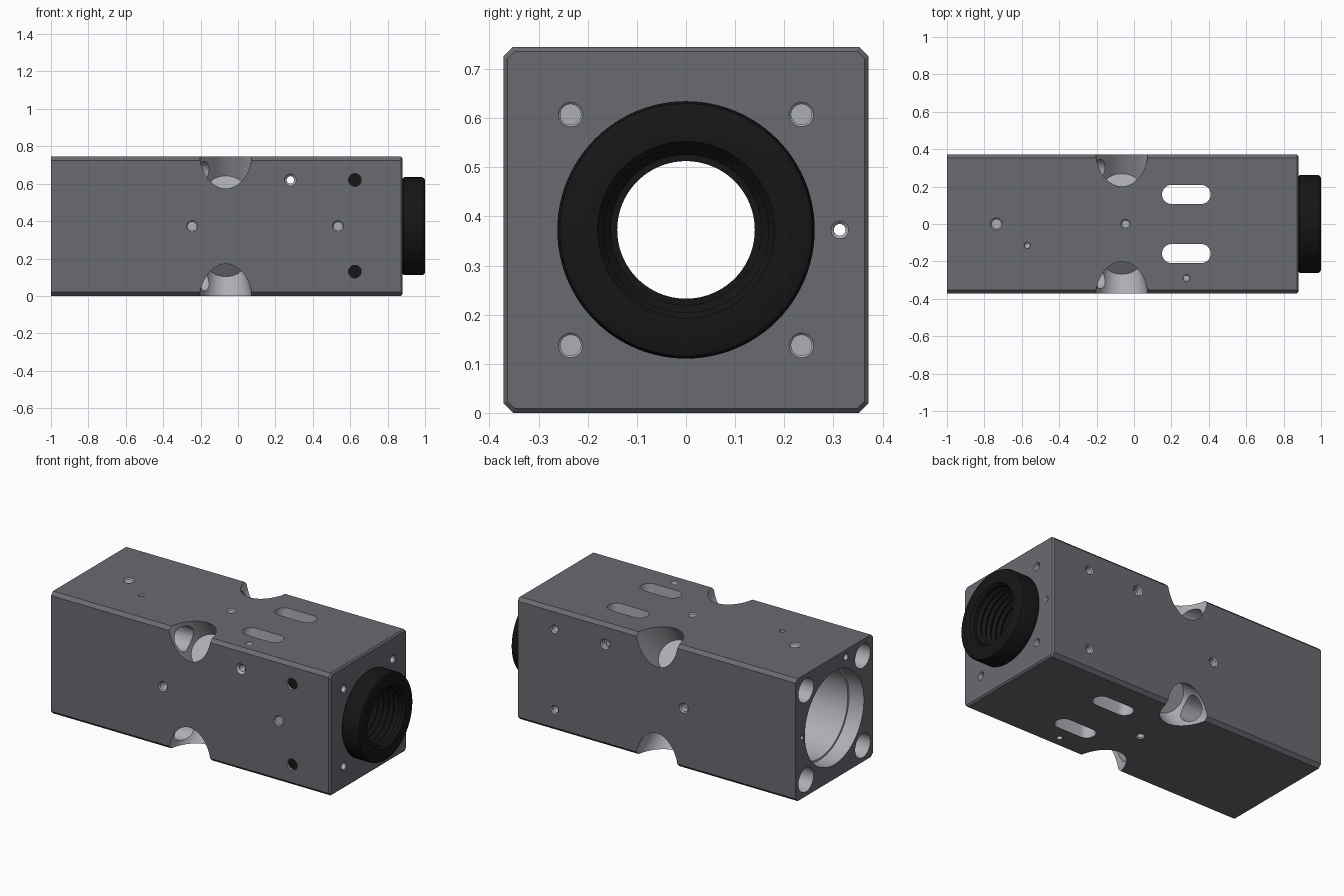
import bpy, bmesh, math
from mathutils import Vector, Matrix

if "Cube" in bpy.data.objects:
    bpy.data.objects.remove(bpy.data.objects["Cube"])

W, H = 0.372, 0.745          # half width, height
CZ = H / 2                   # bore axis height


def material(name, col):
    m = bpy.data.materials.new(name)
    m.diffuse_color = (*col, 1)
    m.use_nodes = True
    m.node_tree.nodes["Principled BSDF"].inputs["Base Color"].default_value = m.diffuse_color
    return m


dark = material("dark_anodised", (0.14, 0.147, 0.165))
bare = material("bare_metal", (0.42, 0.43, 0.46))
black = material("black", (0.008, 0.008, 0.008))


def make(name, bm, mat):
    bmesh.ops.recalc_face_normals(bm, faces=bm.faces)
    me = bpy.data.meshes.new(name)
    bm.to_mesh(me)
    bm.free()
    me.materials.append(mat)
    ob = bpy.data.objects.new(name, me)
    bpy.context.collection.objects.link(ob)
    return ob


def lathe(name, profile, mat, closed=False, n=96):
    """Revolve (x, radius) points about the bore axis."""
    bm = bmesh.new()
    vs = [bm.verts.new((x, 0, CZ + r)) for x, r in profile]
    pairs = list(zip(vs, vs[1:])) + ([(vs[-1], vs[0])] if closed else [])
    es = [bm.edges.new(p) for p in pairs]
    bmesh.ops.spin(bm, geom=vs + es, cent=(0, 0, CZ), axis=(1, 0, 0),
                   angle=2 * math.pi, steps=n, use_duplicate=False)
    bmesh.ops.remove_doubles(bm, verts=bm.verts, dist=1e-5)
    return make(name, bm, mat)


def rod(name, a, b, r1, r2, mat, n=32):
    a, b = Vector(a), Vector(b)
    d = b - a
    m = Matrix.Translation((a + b) / 2) @ d.to_track_quat('Z', 'Y').to_matrix().to_4x4()
    bm = bmesh.new()
    bmesh.ops.create_cone(bm, cap_ends=True, segments=n, radius1=r1, radius2=r2,
                          depth=d.length, matrix=m)
    return make(name, bm, mat)


# Body block: long edges chamfered, lens end lightly chamfered
bm = bmesh.new()
bmesh.ops.create_cube(bm, size=1, matrix=Matrix.Translation((-0.06, 0, CZ))
                      @ Matrix.Diagonal((1.88, 2 * W, H, 1)))
long_edges = [e for e in bm.edges if abs(e.verts[0].co.x - e.verts[1].co.x) > 1]
bmesh.ops.bevel(bm, geom=long_edges, offset=0.02, segments=1, affect='EDGES')
end_edges = [e for e in bm.edges if all(v.co.x > 0.8 for v in e.verts)]
bmesh.ops.bevel(bm, geom=end_edges, offset=0.009, segments=1, affect='EDGES')
body = make("body_block", bm, dark)
body.data.materials.append(bare)


def cut(cutter):
    """Subtract a cutter from the body, keeping the cutter's metal on the new faces."""
    mod = body.modifiers.new("cut", 'BOOLEAN')
    mod.operation, mod.solver, mod.object = 'DIFFERENCE', 'EXACT', cutter
    mod.material_mode = 'TRANSFER'
    cutter.hide_render = True
    bpy.context.view_layer.objects.active = body
    bpy.ops.object.modifier_apply(modifier=mod.name)
    bpy.data.objects.remove(cutter)


def drill(pos, direction, depth, r, chamfer=0.006):
    """Round hole from a face, with a small countersink."""
    p, d = Vector(pos), Vector(direction)
    cut(rod("drill", p - d * 0.05, p + d * depth, r, r, bare))
    if chamfer:
        e = 0.004
        cut(rod("countersink", p - d * e, p + d * chamfer,
                r + chamfer + e, r, bare))


# Stepped main bore
cut(lathe("bore", [(-1.1, 0), (-1.1, 0.284), (-0.9, 0.284), (-0.9, 0.272), (0.1, 0.272),
                   (0.1, 0.24), (0.6, 0.24), (0.6, 0.2), (0.95, 0.2), (0.95, 0)], bare))

# Corner features: screw access bores, tapered diagonal pockets, tapped end holes
s = math.sqrt(0.5)
for sy in (-1, 1):
    for sz in (-1, 1):
        y, z = sy * 0.273, CZ + sz * 0.273
        cut(rod("corner_bore", (-1.1, y, z), (-0.07, y, z), 0.073, 0.073, bare, 48))
        edge = Vector((-0.065, sy * W, CZ + sz * CZ))
        inward = Vector((0, -sy * s, -sz * s))
        cut(rod("pocket", edge - inward * 0.1, edge + inward * 0.246,
                0.157, 0.1, bare, 64))
        drill((0.88, sy * 0.235, CZ + sz * 0.235), (-1, 0, 0), 0.15, 0.021, 0.004)

# Two rounded slots through the top and bottom
for sy in (-1, 1):
    bm = bmesh.new()
    ring = []
    for i in range(34):
        side = 1 if i < 17 else -1
        a = -math.pi / 2 + math.pi * (i if i < 17 else i - 1) / 16
        ring.append(bm.verts.new((0.28 + side * 0.079 + 0.051 * math.cos(a),
                                  sy * 0.158 + 0.051 * math.sin(a), -0.1)))
    face = bm.faces.new(ring)
    out = bmesh.ops.extrude_face_region(bm, geom=[face], use_keep_orig=True)
    bmesh.ops.translate(bm, vec=(0, 0, 1),
                        verts=[v for v in out["geom"] if isinstance(v, bmesh.types.BMVert)])
    cut(make("slot", bm, bare))

# Front and rear side holes
F, B = (0, 1, 0), (0, -1, 0)
drill((0.28, -W, 0.62), F, 0.8, 0.02, 0.012)
drill((0.284, W, 0.62), B, 0.03, 0.026, 0.006)
for x in (-0.245, 0.535):
    drill((x, -W, CZ), F, 0.06, 0.024)
drill((-0.245, W, CZ), B, 0.04, 0.024)
for i, z in enumerate((0.13, 0.62)):
    drill((0.625, W, z), B, 0.08, 0.02)
    drill((0.625, -W, z), F, 0.08, 0.034, 0)
    rod("set_screw_%d" % (i + 1), (0.625, -W + 0.012, z), (0.625, -W + 0.075, z),
        0.0345, 0.0345, black)

# Top, bottom and end holes
D, U = (0, 0, -1), (0, 0, 1)
drill((-0.735, 0, H), D, 0.06, 0.026)
drill((-0.57, -0.115, H), D, 0.06, 0.013, 0.004)
drill((-0.045, 0, H), D, 0.06, 0.02)
drill((-0.045, 0, 0), U, 0.06, 0.02)
drill((0.28, -0.29, H), D, 0.85, 0.016, 0.003)
drill((-1, -0.115, 0.70), (1, 0, 0), 0.435, 0.018, 0.003)
drill((0.88, 0.313, CZ), (-1, 0, 0), 2.0, 0.012, 0.006)

# Black threaded ring: flange outside, barrel inside, stepped thread
profile = [(0.62, 0.14), (0.62, 0.198), (0.8795, 0.198), (0.8795, 0.255), (0.887, 0.262),
           (0.983, 0.262), (0.995, 0.257), (1.0, 0.246), (1.0, 0.18), (0.985, 0.168)]
for i in range(7):
    x = 0.965 - i * 0.035
    profile += [(x, 0.168), (x - 0.017, 0.153)]
profile += [(0.72, 0.153), (0.72, 0.14)]
mount = lathe("lens_mount_ring", profile, black, closed=True)

# Smooth shading with crisp edges
for ob in bpy.context.scene.objects:
    ob.select_set(ob.type == 'MESH')
bpy.context.view_layer.objects.active = body
bpy.ops.object.shade_smooth_by_angle(angle=math.radians(25))
